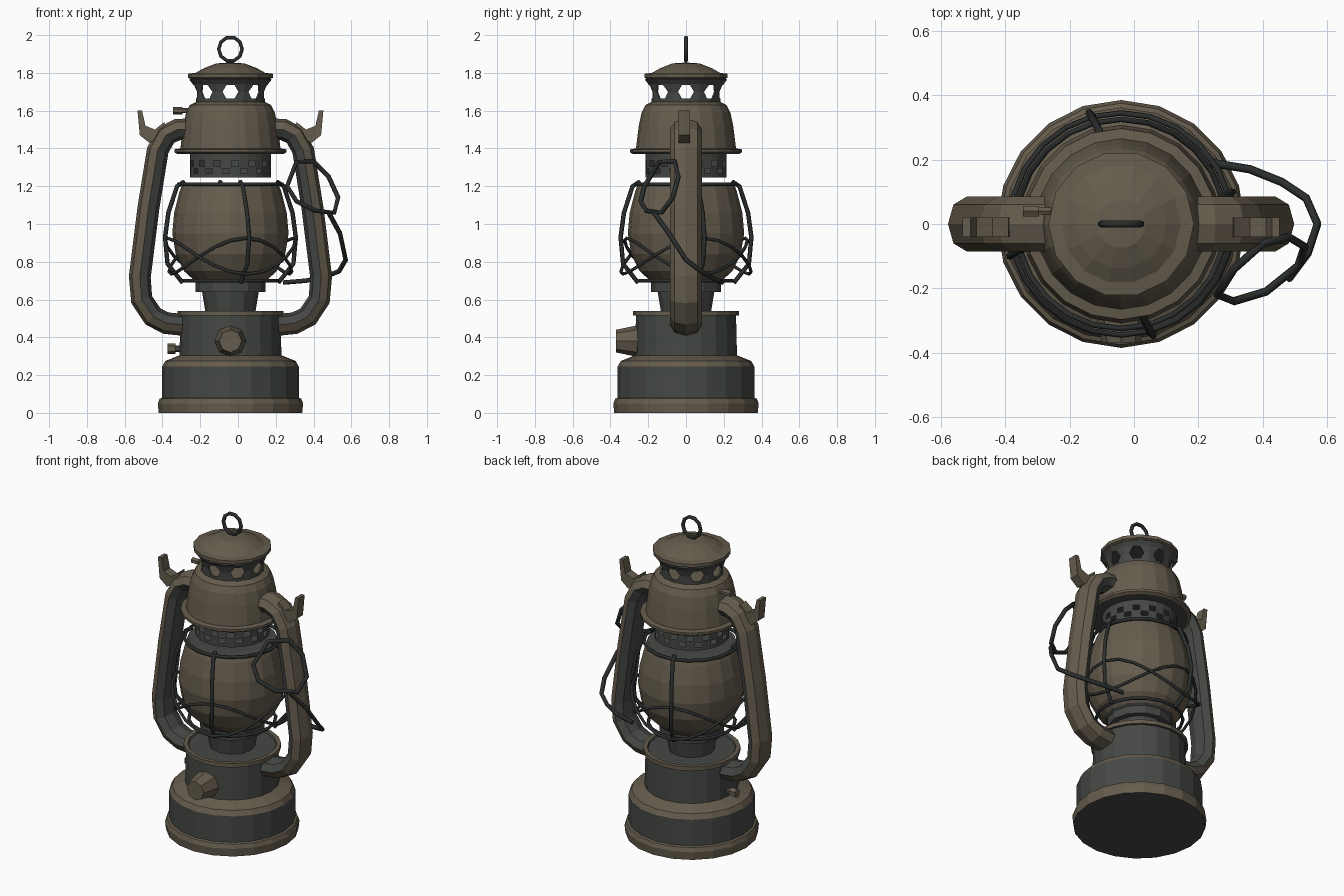
import bpy, bmesh, math
from mathutils import Vector, Matrix

if "Cube" in bpy.data.objects:
    bpy.data.objects.remove(bpy.data.objects["Cube"])

AX = -0.04  # the lantern body sits a little off centre because of the loose wire


def material(name, rgb):
    m = bpy.data.materials.new(name)
    m.use_nodes = True
    m.diffuse_color = (*rgb, 1)
    m.node_tree.nodes["Principled BSDF"].inputs["Base Color"].default_value = (*rgb, 1)
    return m


BROWN, GREY, DARK = range(3)
MATS = [material("rusty brown", (0.130, 0.107, 0.074)),
        material("painted grey", (0.060, 0.065, 0.060)),
        material("dark wire", (0.024, 0.027, 0.027))]


def finish(name, bm, x=AX):
    bmesh.ops.recalc_face_normals(bm, faces=bm.faces)
    me = bpy.data.meshes.new(name)
    bm.to_mesh(me)
    bm.free()
    for m in MATS:
        me.materials.append(m)
    ob = bpy.data.objects.new(name, me)
    ob.location.x = x
    bpy.context.collection.objects.link(ob)
    return ob


def bridge(bm, rings, closed_mats):
    """Skin successive rings; closed_mats(i, j) gives each face its colour."""
    for i, (a, b) in enumerate(zip(rings, rings[1:])):
        n = max(len(a), len(b))
        for j in range(n):
            k = (j + 1) % n
            vs = [a[j % len(a)], a[k % len(a)], b[k % len(b)], b[j % len(b)]]
            f = bm.faces.new(list(dict.fromkeys(vs)))
            f.material_index = closed_mats(i, j)


def lathe(name, profile, mats, n=20):
    """Turn (radius, height) points about z; mats is one colour or one per band."""
    bm = bmesh.new()
    rings = []
    for r, z in profile:
        count = n if r > 0 else 1
        rings.append([bm.verts.new((r * math.cos(math.tau * j / n),
                                    r * math.sin(math.tau * j / n), z)) for j in range(count)])
    bridge(bm, rings, lambda i, j: mats if isinstance(mats, int) else mats[i])
    return finish(name, bm)


def wire(name, points, cyclic=False, depth=0.012, x=AX):
    cu = bpy.data.curves.new(name, 'CURVE')
    cu.dimensions = '3D'
    cu.bevel_depth = depth
    cu.bevel_resolution = 1
    cu.use_fill_caps = True
    sp = cu.splines.new('POLY')
    sp.points.add(len(points) - 1)
    for p, co in zip(sp.points, points):
        p.co = (*co, 1)
    sp.use_cyclic_u = cyclic
    cu.materials.append(MATS[DARK])
    ob = bpy.data.objects.new(name, cu)
    ob.location.x = x
    bpy.context.collection.objects.link(ob)


def polar(r, deg, z):
    a = math.radians(deg)
    return (r * math.cos(a), r * math.sin(a), z)


def knob(name, start, direction, r1, r2, depth, sides, mat):
    d = Vector(direction)
    bm = bmesh.new()
    turn = d.to_track_quat('Z', 'Y').to_matrix().to_4x4()
    bmesh.ops.create_cone(bm, cap_ends=True, segments=sides, radius1=r1, radius2=r2, depth=depth,
                          matrix=Matrix.Translation(Vector(start) + d * depth / 2) @ turn)
    for f in bm.faces:
        f.material_index = mat
    return finish(name, bm)


# Fuel tank with foot, shoulder and upper rim
lathe("fuel_tank",
      [(0, 0), (.38, 0), (.385, .05), (.375, .075), (.362, .08), (.362, .245), (.345, .275),
       (.27, .305), (.265, .515), (.28, .515), (.28, .54), (.255, .54), (.25, .53), (0, .53)],
      [GREY, BROWN, BROWN, BROWN, GREY, BROWN, BROWN, GREY, GREY, BROWN, BROWN, GREY, GREY])

# Burner and glass globe
lathe("burner", [(0, .52), (.13, .52), (.15, .64), (.185, .64), (.185, .69), (.2, .70), (0, .71)], GREY, 12)
lathe("globe", [(0, .70), (.19, .70), (.245, .75), (.29, .84), (.308, .95), (.298, 1.06),
                (.27, 1.17), (.255, 1.21), (.2, 1.215), (0, 1.215)],
      [GREY] + [BROWN] * 6 + [GREY] * 2)

# Perforated collar under the hood
collar = lathe("perforated_collar", [(.215, z) for z in (1.245, 1.262, 1.3, 1.34, 1.375)], GREY, 28)
bm = bmesh.new()
bm.from_mesh(collar.data)
holes = []
for f in bm.faces:
    c = f.calc_center_median()
    column = int((math.atan2(c.y, c.x) % math.tau) / math.tau * 28)
    row = 0 if 1.262 < c.z < 1.3 else 1 if 1.3 < c.z < 1.34 else None
    if row is not None and (column + row) % 2 == 0:
        holes.append(f)
bmesh.ops.inset_individual(bm, faces=holes, thickness=0.007)
bmesh.ops.delete(bm, geom=holes, context='FACES')
bm.to_mesh(collar.data)
bm.free()

# Hood
lathe("hood", [(0, 1.372), (.28, 1.37), (.297, 1.38), (.297, 1.395), (.265, 1.40), (.25, 1.52),
               (.235, 1.59), (.215, 1.63), (.175, 1.65), (0, 1.65)],
      [GREY] + [BROWN] * 8)

# Chimney neck with a ring of see-through windows
neck = lathe("chimney_neck", [(.172, 1.645), (.175, 1.70), (.19, 1.745), (.21, 1.77)], GREY, 16)
shell = neck.modifiers.new("wall", 'SOLIDIFY')
shell.thickness = 0.01
bm = bmesh.new()
for k in range(8):
    turn = Matrix.Rotation(math.tau * k / 8, 4, 'Z')
    shape = Matrix.Translation((.18, 0, 1.70)) @ Matrix.Rotation(math.pi / 2, 4, 'Y')
    bmesh.ops.create_cone(bm, cap_ends=True, segments=6, radius1=.042, radius2=.042, depth=.12,
                          matrix=turn @ shape)
cutter = finish("window_cutter", bm)
cutter.hide_render = True
cutter.hide_set(True)
cutter.display_type = 'WIRE'
cut = neck.modifiers.new("windows", 'BOOLEAN')
cut.operation = 'DIFFERENCE'
cut.solver = 'EXACT'
cut.object = cutter

# Lid and hanging ring
lathe("lid", [(0, 1.768), (.205, 1.766), (.226, 1.775), (.226, 1.795), (.185, 1.80), (.14, 1.825),
              (.075, 1.85), (0, 1.855)], [GREY] + [BROWN] * 6, 14)
wire("hanging_ring", [(.062 * math.cos(t * math.tau / 10), 0, 1.926 + .064 * math.sin(t * math.tau / 10))
                      for t in range(10)], True, 0.011)

# Side tubes and bail hooks, mirrored
PATH = [(.21, 1.50), (.28, 1.50), (.34, 1.47), (.385, 1.39), (.435, 1.08), (.48, .72),
        (.47, .60), (.41, .51), (.34, .475), (.24, .465)]
HOOK = [(.34, 1.47), (.43, 1.43), (.48, 1.47), (.492, 1.6), (.468, 1.6), (.45, 1.52), (.40, 1.50), (.35, 1.54)]
for side, label in ((1, "left"), (-1, "right")):
    bm = bmesh.new()
    rings = []
    for i, p in enumerate(PATH):
        a, b = Vector(PATH[max(i - 1, 0)]), Vector(PATH[min(i + 1, len(PATH) - 1)])
        t = (b - a).normalized()
        ring = []
        for j in range(8):
            u = math.tau * j / 8
            off = .058 * math.cos(u)
            ring.append(bm.verts.new((side * (p[0] - t.y * off), .085 * math.sin(u), p[1] + t.x * off)))
        rings.append(ring)
    # the inward half of the tube keeps its grey paint
    bridge(bm, rings, lambda i, j: GREY if 2 <= j <= 5 else BROWN)
    for end in (rings[0], rings[-1]):
        bm.faces.new(end)
    finish(label + "_side_tube", bm)

    bm = bmesh.new()
    face = bm.faces.new([bm.verts.new((side * x, -.04, z)) for x, z in HOOK])
    ext = bmesh.ops.extrude_face_region(bm, geom=[face])
    bmesh.ops.translate(bm, vec=(0, .06, 0), verts=[v for v in ext["geom"] if isinstance(v, bmesh.types.BMVert)])
    finish(label + "_bail_hook", bm)

# Knobs
knob("filler_cap", (0, -.25, .38), (0, -1, 0), .085, .06, .12, 8, BROWN)
knob("wick_stem", (-.25, .02, .34), (-1, 0, 0), .018, .018, .05, 6, GREY)
knob("wick_knob", (-.29, .02, .34), (-1, 0, 0), .028, .028, .042, 6, BROWN)
knob("hood_latch_pin", (-.2, .04, 1.6), (-1, 0, 0), .013, .013, .08, 6, BROWN)
knob("hood_latch_head", (-.255, .04, 1.6), (-1, 0, 0), .019, .019, .05, 6, BROWN)

# Wire cage round the globe
for k in range(4):
    wire("cage_upright_%d" % (k + 1),
         [polar(r, 15 + 90 * k + bend, z) for r, z, bend in
          ((.25, 1.225, -3), (.29, 1.2, -2), (.34, 1.06, 0), (.36, .93, 1), (.345, .79, 0), (.26, .69, -3))])
wire("cage_top_ring", [polar(.275, a, 1.21) for a in range(0, 360, 20)], True, 0.010)
wire("cage_bottom_ring", [polar(.25, a, .70) for a in range(0, 360, 20)], True, 0.010)
for sign, label in ((1, "first"), (-1, "second")):
    wire("cage_%s_cross_wire" % label,
         [polar(.335 - .01 * sign, a, .83 - sign * .095 * math.cos(math.radians(2 * (a - 15))))
          for a in range(0, 360, 15)], True, 0.009)

# Loose carrying wire hooked on the left tube
wire("loose_wire_loop", [(.26, -.22, 1.2), (.31, -.24, 1.12), (.41, -.21, 1.07), (.51, -.13, 1.06),
                         (.53, -.07, 1.14), (.48, -.04, 1.25), (.40, -.06, 1.33), (.31, -.14, 1.33)],
     True, 0.013, 0)
wire("loose_wire_tail", [(.48, -.17, 1.06), (.54, -.09, .95), (.57, 0, .81), (.535, .08, .75),
                         (.46, .13, .72), (.36, .17, .70), (.24, .19, .69)], False, 0.013, 0)
